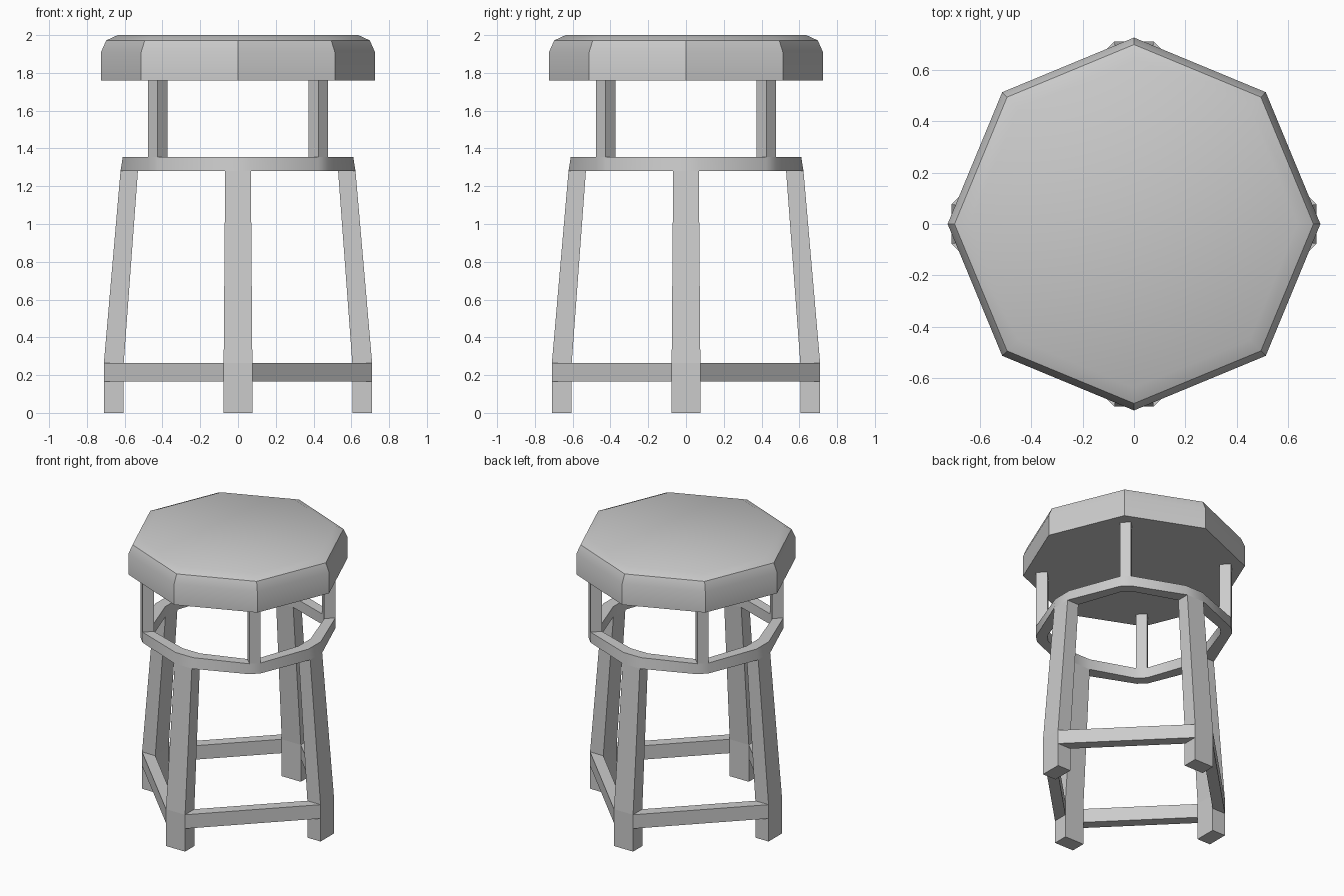
import bpy, math
from mathutils import Matrix

if "Cube" in bpy.data.objects:
    bpy.data.objects.remove(bpy.data.objects["Cube"])


def loft(name, loops, closed=False, turn=0.0, smooth=None):
    """Skin equal-length loops (counter-clockwise seen from above); cap the ends or close into a ring."""
    n, m = len(loops[0]), len(loops)
    verts = [p for lp in loops for p in lp]
    faces = []
    for j in range(m if closed else m - 1):
        k = (j + 1) % m
        for i in range(n):
            h = (i + 1) % n
            faces.append((j * n + i, j * n + h, k * n + h, k * n + i))
    if not closed:
        faces.append(tuple(reversed(range(n))))
        faces.append(tuple(range((m - 1) * n, m * n)))
    me = bpy.data.meshes.new(name)
    me.from_pydata(verts, [], faces)
    me.transform(Matrix.Rotation(turn, 4, 'Z'))
    ob = bpy.data.objects.new(name, me)
    bpy.context.collection.objects.link(ob)
    if smooth:
        bpy.ops.object.select_all(action='DESELECT')
        ob.select_set(True)
        bpy.context.view_layer.objects.active = ob
        bpy.ops.object.shade_smooth_by_angle(angle=math.radians(smooth))
    return ob


def rect(x0, x1, w, z):
    return [(x0, -w, z), (x1, -w, z), (x1, w, z), (x0, w, z)]


def octagon(r, z):
    return [(r * math.cos(i * math.pi / 4), r * math.sin(i * math.pi / 4), z) for i in range(8)]


def frame_loop(leg_r, w, post_r, z):
    """Sixteen-sided outline: flats on the leg axes and on the diagonals."""
    pts = []
    for q in range(4):
        for turn, r, half in ((0, leg_r, w), (math.pi / 4, post_r, 0.037)):
            rot = Matrix.Rotation(q * math.pi / 2 + turn, 3, 'Z')
            pts += [tuple(rot @ Matrix.Translation((r, s * half, z)).translation) for s in (-1, 1)]
    return pts


# Octagonal seat with a rounded top edge
loft("seat", [octagon(0.725, 1.76), octagon(0.725, 1.91), octagon(0.698, 1.972), octagon(0.637, 2.0)],
     smooth=40)

# Ring under the seat
loft("seat_ring", [frame_loop(0.53, 0.07, 0.564, 1.28), frame_loop(0.622, 0.07, 0.638, 1.28),
                   frame_loop(0.61, 0.07, 0.638, 1.355), frame_loop(0.53, 0.07, 0.564, 1.355)][::1],
     closed=True, smooth=30)

for q, side in enumerate(("right", "back", "left", "front")):
    a = q * math.pi / 2
    # Splayed leg with an upright foot
    loft(side + "_leg", [rect(0.605, 0.71, 0.076, 0), rect(0.605, 0.71, 0.076, 0.265),
                         rect(0.53, 0.622, 0.068, 1.28)], turn=a)
    # Stretcher joining the facing sides of neighbouring legs
    plan = [(0.605, 0.076), (0.71, 0.076), (0.076, 0.71), (0.076, 0.605)]
    loft(side + "_stretcher", [[(x, y, z) for x, y in plan] for z in (0.165, 0.265)], turn=a)
    # Diagonal post between ring and seat
    loft(side + "_post", [rect(0.564, 0.638, 0.037, z) for z in (1.355, 1.76)], turn=a + math.pi / 4)
